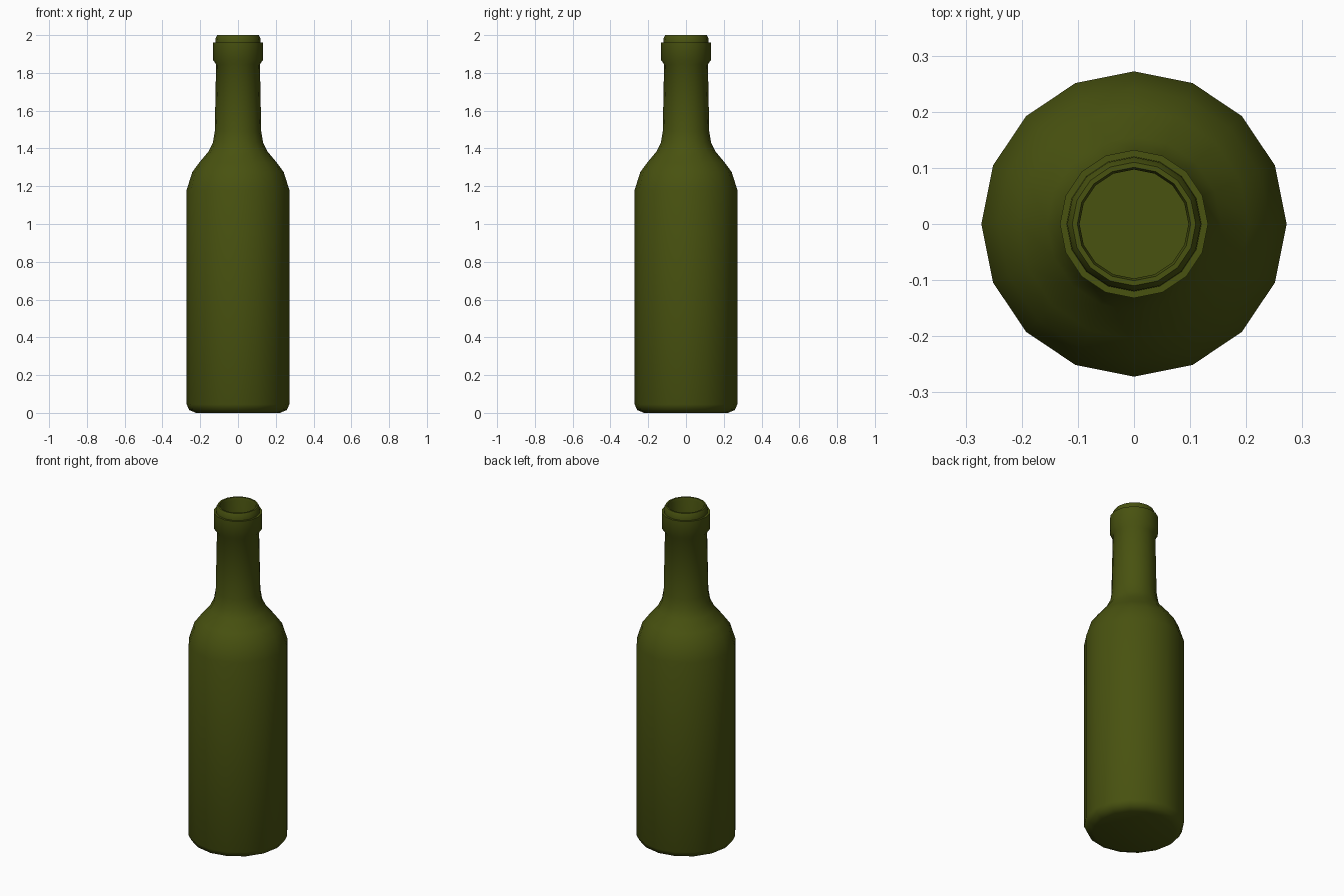
import bpy, bmesh, math

if "Cube" in bpy.data.objects:
    bpy.data.objects.remove(bpy.data.objects["Cube"])

SIDES = 16

# (radius, height) outline: base, body, shoulder, neck, lip, then down inside the neck
PROFILE = [
    (0.222, 0.0), (0.258, 0.015), (0.272, 0.045), (0.272, 1.18),
    (0.242, 1.275), (0.205, 1.325), (0.155, 1.385), (0.133, 1.43), (0.123, 1.49),
    (0.116, 1.845), (0.132, 1.868), (0.132, 1.962),
    (0.120, 1.962), (0.119, 1.982), (0.110, 2.0), (0.101, 2.0),
    (0.097, 1.985), (0.097, 1.45),
]


def lathe(name, profile, material):
    bm = bmesh.new()
    rings = []
    for r, z in profile:
        rings.append([bm.verts.new((r * math.cos(2 * math.pi * i / SIDES),
                                    r * math.sin(2 * math.pi * i / SIDES), z))
                      for i in range(SIDES)])
    for a, b in zip(rings, rings[1:]):
        for i in range(SIDES):
            j = (i + 1) % SIDES
            bm.faces.new((a[i], a[j], b[j], b[i]))
    bm.faces.new(list(reversed(rings[0])))
    bm.faces.new(rings[-1])
    bmesh.ops.recalc_face_normals(bm, faces=bm.faces)
    mesh = bpy.data.meshes.new(name)
    bm.to_mesh(mesh)
    bm.free()
    obj = bpy.data.objects.new(name, mesh)
    bpy.context.collection.objects.link(obj)
    mesh.materials.append(material)
    return obj


# Dark olive green glass
glass = bpy.data.materials.new("olive_green_glass")
glass.diffuse_color = (0.065, 0.084, 0.005, 1.0)
glass.use_nodes = True
glass.node_tree.nodes["Principled BSDF"].inputs["Base Color"].default_value = glass.diffuse_color

# Whole bottle in one turned shape
bottle = lathe("bottle", PROFILE, glass)
bpy.context.view_layer.objects.active = bottle
bottle.select_set(True)
bpy.ops.object.shade_smooth_by_angle(angle=math.radians(60))
